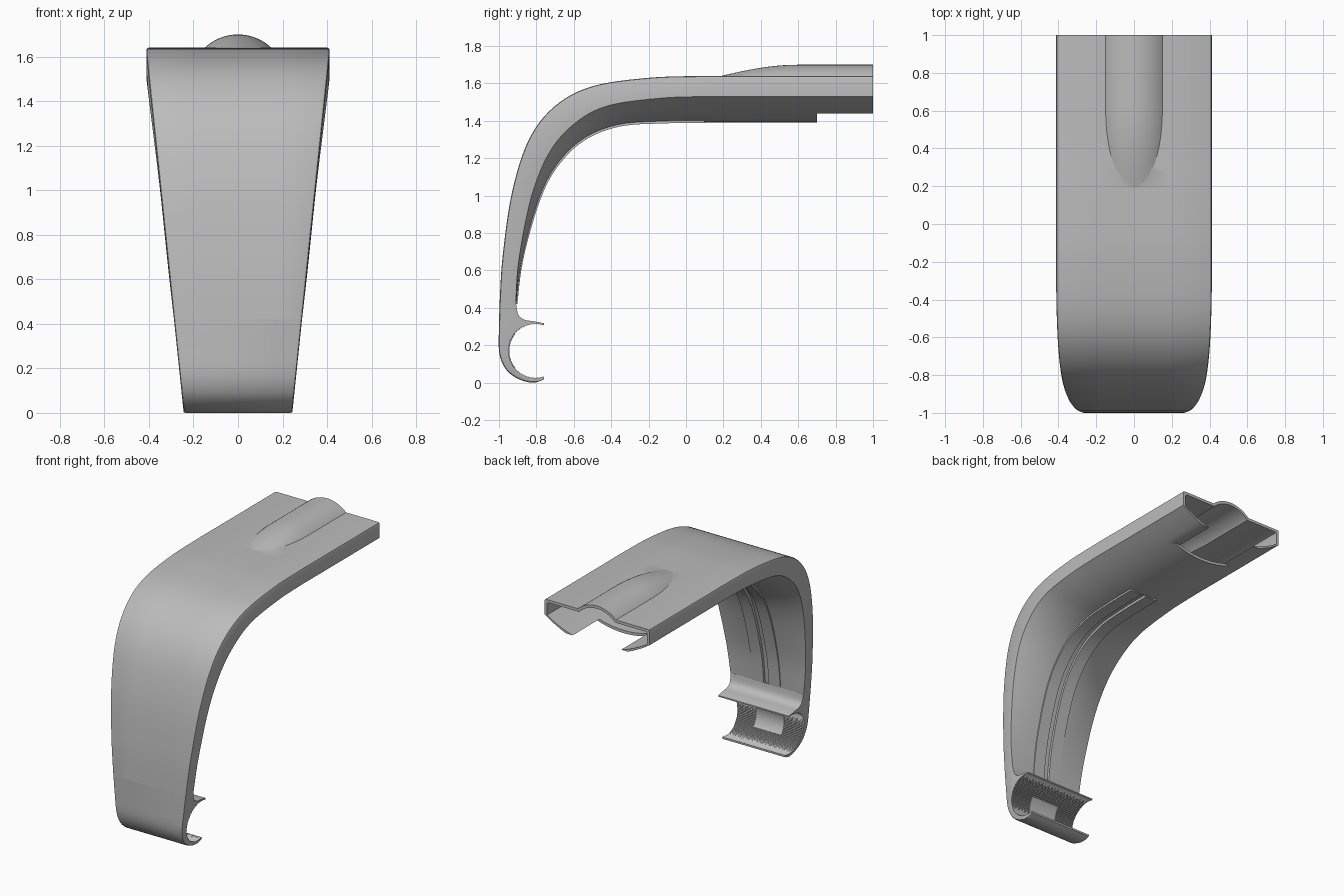
import bpy, bmesh, math
from mathutils import Vector

cube = bpy.data.objects.get("Cube")
if cube:
    bpy.data.objects.remove(cube, do_unlink=True)

GREY = bpy.data.materials.new("plain_grey")
GREY.use_nodes = True
GREY.diffuse_color = (0.5, 0.5, 0.5, 1)
GREY.node_tree.nodes["Principled BSDF"].inputs["Base Color"].default_value = (0.5, 0.5, 0.5, 1)
ROUND = 0.012  # rounding of the long outer edges


def loft(name, rings):
    """Skin a list of equal closed rings and cap both ends."""
    bm = bmesh.new()
    rows = [[bm.verts.new(p) for p in ring] for ring in rings]
    n = len(rows[0])
    for a, b in zip(rows, rows[1:]):
        for i in range(n):
            j = (i + 1) % n
            bm.faces.new((a[i], a[j], b[j], b[i]))
    bm.faces.new(rows[0])
    bm.faces.new(rows[-1])
    bmesh.ops.recalc_face_normals(bm, faces=bm.faces)
    mesh = bpy.data.meshes.new(name)
    bm.to_mesh(mesh)
    bm.free()
    mesh.materials.append(GREY)
    ob = bpy.data.objects.new(name, mesh)
    bpy.context.collection.objects.link(ob)
    return ob


def activate(ob):
    bpy.ops.object.select_all(action='DESELECT')
    ob.select_set(True)
    bpy.context.view_layer.objects.active = ob


def combine(ob, tool, operation):
    mod = ob.modifiers.new("combine", 'BOOLEAN')
    mod.operation, mod.solver, mod.object = operation, 'EXACT', tool
    activate(ob)
    bpy.ops.object.modifier_apply(modifier=mod.name)
    bpy.data.objects.remove(tool, do_unlink=True)


def smooth(ob, angle=28):
    activate(ob)
    bpy.ops.object.shade_smooth_by_angle(angle=math.radians(angle))


def half_width(z):
    return min(0.412, 0.244 + 0.104 * z)


# Side profile stations: outer skin, lower edge of side wall, underside (y, z)
STATIONS = [
    ((-0.997, 0.42), (-0.91, 0.42), (-0.906, 0.42)),
    ((-0.98, 0.68), (-0.893, 0.66), (-0.874, 0.66)),
    ((-0.93, 1.02), (-0.825, 1.0), (-0.79, 0.96)),
    ((-0.84, 1.3), (-0.725, 1.24), (-0.695, 1.15)),
    ((-0.7, 1.48), (-0.59, 1.39), (-0.55, 1.295)),
    ((-0.5, 1.585), (-0.42, 1.48), (-0.36, 1.372)),
    ((-0.2, 1.63), (-0.15, 1.52), (-0.12, 1.39)),
    ((0.1, 1.64), (0.1, 1.53), (0.1, 1.392)),
    ((0.4, 1.64), (0.4, 1.53), (0.4, 1.392)),
    ((1, 1.64), (1, 1.53), (1, 1.392)),
]


def spline(points, steps=6):
    pts = [Vector(p) for p in points]
    out = []
    for i in range(len(pts) - 1):
        p0, p1, p2 = pts[max(i - 1, 0)], pts[i], pts[i + 1]
        p3 = pts[min(i + 2, len(pts) - 1)]
        for k in range(steps):
            t = k / steps
            out.append(0.5 * (2 * p1 + (p2 - p0) * t + (2 * p0 - 5 * p1 + 4 * p2 - p3) * t * t
                              + (3 * p1 - p0 - 3 * p2 + p3) * t ** 3))
    return out + [pts[-1]]


OUTER, EDGE, UNDER = (spline([s[k] for s in STATIONS]) for k in range(3))


def section(o, e, b, wall=0.0):
    """Flat top, straight sides and a shallow bowed underside."""
    w = half_width(o.y) - wall
    up = Vector((0, wall))
    o, b = o - up, b + up
    side = (e - o).normalized()
    r = ROUND
    half = [(0.18, o), (w - r, o), (w - 0.3 * r, o + side * 0.3 * r), (w, o + side * r)]
    for k in range(13):
        t = 1 - k / 12
        half.append((w * t, b + (e - b) * t * t))
    ring = [(x, p.x, p.y) for x, p in half]
    return ring + [(-x, y, z) for x, y, z in reversed(ring[:-1])]


# Curved arm with its hollow end
arm = loft("arm_shell", [section(*s) for s in zip(OUTER, EDGE, UNDER)])
inner = [section(*s, wall=0.02) for s in zip(OUTER, EDGE, UNDER) if s[0].x > -0.3]
inner.append([(x, y + 0.05, z) for x, y, z in inner[-1]])
cavity = loft("cavity_cutter", inner)


# Raised rounded ridge on top of the arm
def ridge(name, shrink, y_end):
    rings = []
    full, base = 0.2175, 1.60
    for k in range(19):
        t = k / 16
        y = 0.17 + 0.43 * t if k < 17 else (0.8, y_end)[k - 17]
        h = -0.004 + 0.064 * math.sin(min(t, 1) * math.pi / 2)
        centre, rad = 1.64 + h - full, full - shrink
        a = math.acos((base - centre) / rad)
        rings.append([(rad * math.sin(a * (i / 12 - 1)), y,
                       centre + rad * math.cos(a * (i / 12 - 1))) for i in range(25)])
    return loft(name, rings)


combine(arm, ridge("top_ridge", 0, 1.0), 'UNION')
combine(arm, cavity, 'DIFFERENCE')
combine(arm, ridge("ridge_cutter", 0.02, 1.06), 'DIFFERENCE')
# Underside opened at the back end
trim = loft("trim_cutter", [[(-0.6, y, 1.3), (0.6, y, 1.3), (0.6, y, 1.44), (-0.6, y, 1.44)]
                            for y in (0.7, 1.1)])
combine(arm, trim, 'DIFFERENCE')


def strip(name, x1, x2, above, below):
    """Bar that follows the underside of the bend."""
    rings = []
    for o, p in zip(OUTER, UNDER):
        if p.x > 0.12:
            break
        n = (p - o).normalized()
        top, low = p + n * above, p - n * below
        rings.append([(x, q.x, q.y) for x, q in
                      ((x1, low), (x1, top), (x2, top), (x2, low))])
    return loft(name, rings)


# Pair of flat rails with a sunken slot between them, along the inside of the bend
combine(arm, strip("slot_cutter", -0.02, 0.02, 0.02, 0.014), 'DIFFERENCE')
smooth(arm)
for label, sign in (("left", 1), ("right", -1)):
    smooth(strip(label + "_inner_rail", sign * 0.02, sign * 0.11, 0.004, 0.012))

# Open round clip at the foot, with a ribbed grip inside
CY, CZ, R = -0.805, 0.17, 0.146


def on_circle(angle, r):
    return (CY + r * math.cos(angle), CZ + r * math.sin(angle))


outside = spline([(-0.997, 0.42), (-1, 0.3), (-1, 0.17), (-0.975, 0.09), (-0.93, 0.04),
                  (-0.87, 0.01), (-0.81, 0.0), (-0.76, 0.018)], 4)
start, teeth = math.radians(-72), 100
grip = [on_circle(start - math.radians(216) * k / teeth, R - 0.004 * (k % 2))
        for k in range(teeth + 1)]
neck = spline([(-0.76, 0.318), (-0.81, 0.328), (-0.865, 0.337), (-0.897, 0.365),
               (-0.908, 0.42)], 4)


def clip_ring(side, inset, shrink):
    """Clip outline at one width, its outer skin drawn in by shrink."""
    ring = []
    for p in outside:
        inward = (Vector((CY, max(p.y, CZ))) - p).normalized()
        ring.append(p + inward * shrink * min(1, (-0.76 - p.x) / 0.12))
    ring += [Vector(p) for p in grip] + neck
    return [(side * (half_width(p.y) - inset), p.x, p.y) for p in ring]


clip = loft("foot_clip", [clip_ring(s, i * ROUND, d * ROUND) for s, i, d in
                          ((-1, 0, 1), (-1, 0.3, 0.3), (-1, 1, 0),
                           (1, 1, 0), (1, 0.3, 0.3), (1, 0, 1))])
smooth(clip, 25)

# Smooth pad in the middle of the grip
pad_rings = []
for k in range(13):
    a = math.radians(140 + 80 * k / 12)
    pad_rings.append([(x, *on_circle(a, r)) for x, r in
                      ((-0.11, 0.14), (0.11, 0.14), (0.11, 0.147), (-0.11, 0.147))])
smooth(loft("grip_pad", pad_rings))
